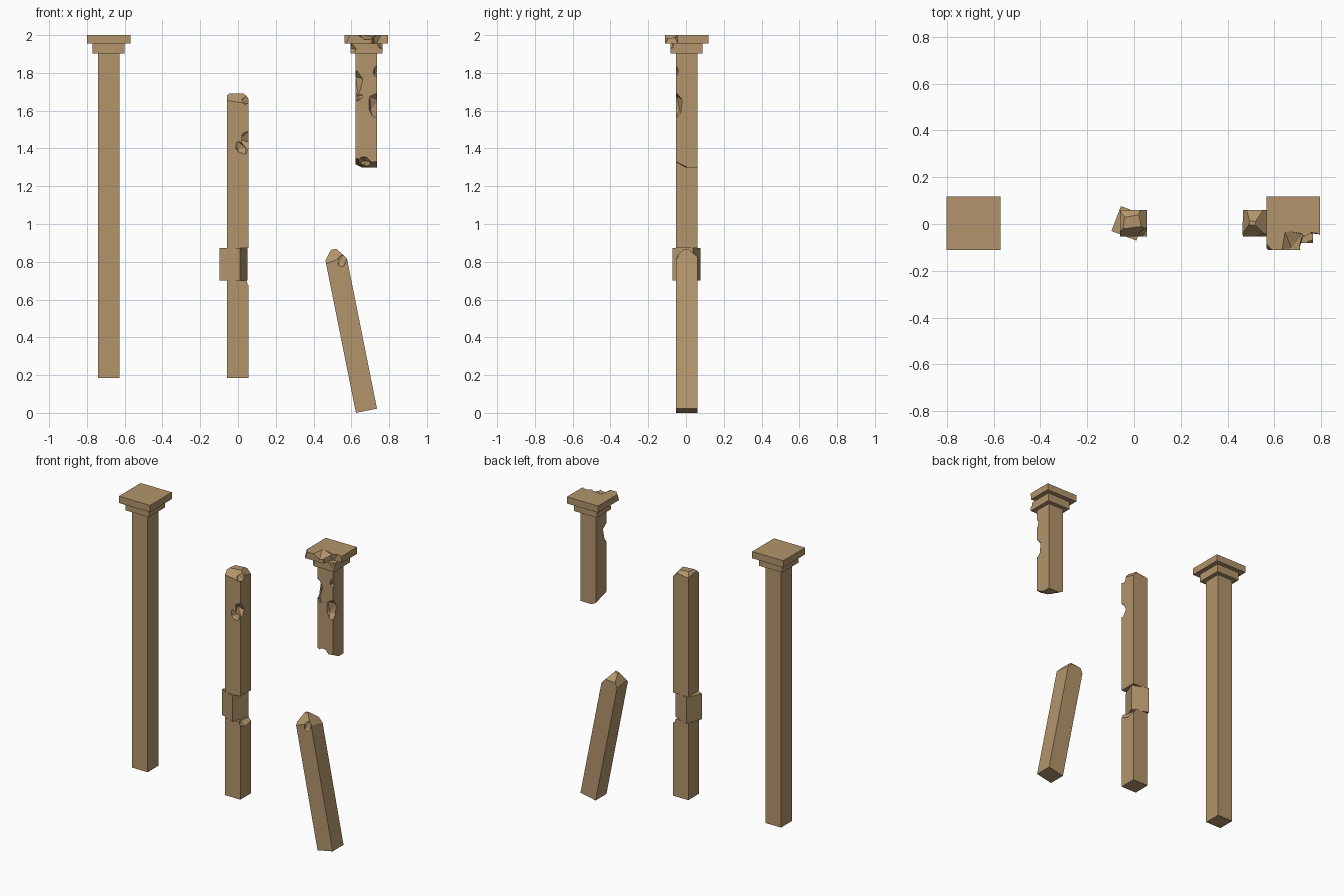
import bpy, bmesh, math, random
from mathutils import Vector, Matrix, Euler

if "Cube" in bpy.data.objects:
    bpy.data.objects.remove(bpy.data.objects["Cube"])

random.seed(4)
W = 0.114          # shaft width
H = 0.1717         # block height
BASE = 0.185       # underside of the standing shafts
CY = 0.003

stone = bpy.data.materials.new("sandstone")
stone.diffuse_color = (0.45, 0.30, 0.15, 1)
stone.use_nodes = True
stone.node_tree.nodes["Principled BSDF"].inputs["Base Color"].default_value = stone.diffuse_color


def add_object(name, bm):
    bmesh.ops.recalc_face_normals(bm, faces=bm.faces)
    me = bpy.data.meshes.new(name)
    bm.to_mesh(me)
    bm.free()
    me.materials.append(stone)
    ob = bpy.data.objects.new(name, me)
    bpy.context.collection.objects.link(ob)
    return ob


def block(name, cx, z0, z1, width=W, cy=CY, turn=0, planes=()):
    """Square stone block, optionally split off along (point, outward normal) planes."""
    bm = bmesh.new()
    bmesh.ops.create_cube(bm, size=1)
    bmesh.ops.transform(bm, verts=bm.verts, matrix=(
        Matrix.Translation((cx, cy, (z0 + z1) / 2))
        @ Matrix.Rotation(math.radians(turn), 4, 'Z')
        @ Matrix.Diagonal((width, width, z1 - z0, 1))))
    for point, normal in planes:
        bmesh.ops.bisect_plane(bm, geom=bm.verts[:] + bm.edges[:] + bm.faces[:],
                               plane_co=Vector((cx, cy, 0)) + Vector(point),
                               plane_no=Vector(normal).normalized(), clear_outer=True)
        bmesh.ops.holes_fill(bm, edges=[e for e in bm.edges if e.is_boundary])
    return add_object(name, bm)


def bite(blocks, center, radii, rot=(0, 0, 0)):
    """Knock an angular chunk out of every given block."""
    bm = bmesh.new()
    bmesh.ops.create_icosphere(bm, subdivisions=1, radius=1)
    for v in bm.verts:
        v.co *= random.uniform(0.88, 1.12)
    bmesh.ops.transform(bm, verts=bm.verts, matrix=(
        Matrix.Translation(center)
        @ Euler([math.radians(a) for a in rot]).to_matrix().to_4x4()
        @ Matrix.Diagonal((*radii, 1))))
    cutter = add_object("chunk_cutter", bm)
    cutter.hide_render = True
    for ob in blocks:
        zs = [v.co.z for v in ob.data.vertices]
        if max(zs) < center[2] - 1.2 * max(radii) or min(zs) > center[2] + 1.2 * max(radii):
            continue
        mod = ob.modifiers.new("chip", 'BOOLEAN')
        mod.operation = 'DIFFERENCE'
        mod.solver = 'EXACT'
        mod.object = cutter
        bpy.context.view_layer.objects.active = ob
        bpy.ops.object.modifier_apply(modifier=mod.name)
    bpy.data.objects.remove(cutter)


def level(i):
    return BASE + H * i


# intact column
X1 = -0.685
for i in range(10):
    block(f"intact_shaft_block_{i + 1}", X1, level(i), level(i + 1))
block("intact_capital_lower", X1, 1.902, 1.955, 0.17)
block("intact_capital_upper", X1, 1.955, 2.0, 0.23)

# broken middle column: lower blocks, twisted block, chipped upper shaft
X2 = -0.002
for i in range(2):
    block(f"middle_shaft_block_{i + 1}", X2, level(i), level(i + 1))
notched = block("middle_shaft_block_3", X2, level(2), level(3))
bite([notched], (0.068, CY, 0.71), (0.05, 0.11, 0.07), (0, 0, 8))
block("middle_twisted_block", -0.023, level(3), level(4), turn=-21)
upper = [block(f"middle_shaft_block_{i + 1}", X2, level(i), level(i + 1)) for i in range(4, 8)]
upper.append(block("middle_broken_top", X2, level(8), 1.69, planes=[
    ((-0.045, 0, 1.687), (-0.7, 0.1, 0.7)),
    ((0.035, 0, 1.685), (0.8, 0.2, 0.7)),
    ((0, -0.025, 1.682), (0.1, -0.8, 0.7)),
    ((0, 0.035, 1.688), (-0.1, 0.6, 0.8))]))
bite(upper, (0.06, -0.06, 1.44), (0.065, 0.035, 0.06), (15, 30, -35))
bite(upper, (0.02, -0.068, 1.40), (0.05, 0.03, 0.035), (0, 35, 0))
bite(upper, (0.072, -0.072, 1.15), (0.04, 0.028, 0.24), (0, 0, 45))
bite(upper, (0.05, -0.04, 1.67), (0.045, 0.025, 0.05), (0, 20, 40))
bite(upper, (-0.078, 0.078, 1.23), (0.035, 0.028, 0.15), (0, 0, 45))

# hanging fragment of the right column with its chipped capital
X3 = 0.68
shaft = [block("hanging_broken_bottom", X3, 1.30, level(7), planes=[
    ((-0.057, -0.057, 1.35), (-0.5, -0.3, -1)),
    ((0, -0.057, 1.325), (0.1, -0.5, -1))])]
shaft += [block(f"hanging_shaft_block_{i - 6}", X3, level(i), level(i + 1)) for i in range(7, 10)]
bite(shaft, (0.665, -0.04, 1.325), (0.04, 0.05, 0.035), (0, 20, 20))
bite(shaft, (0.618, -0.062, 1.74), (0.045, 0.045, 0.085), (0, 10, 20))
bite(shaft, (0.64, -0.07, 1.67), (0.04, 0.03, 0.025), (0, -30, 0))
bite(shaft, (0.735, -0.06, 1.63), (0.055, 0.045, 0.075), (0, 15, 20))
bite(shaft, (0.735, -0.065, 1.81), (0.025, 0.03, 0.04), (0, 20, 0))
cap_low = block("hanging_capital_lower", X3, 1.902, 1.955, 0.17)
cap_top = block("hanging_capital_upper", X3, 1.955, 2.0, 0.23, planes=[
    ((-0.115, -0.095, 1.98), (-0.8, -0.7, 0.3))])
bite([cap_low], (0.595, -0.09, 1.92), (0.03, 0.04, 0.035), (0, 20, 30))
bite([cap_low], (0.765, -0.09, 1.95), (0.03, 0.025, 0.03))
bite([cap_top], (0.77, -0.092, 1.985), (0.07, 0.07, 0.09), (0, 0, 20))
bite([cap_top], (0.68, -0.10, 2.02), (0.075, 0.09, 0.045), (0, 10, 10))

# fallen, leaning lower part of the right column
lean = Matrix.Translation((X3, CY, 0.0112)) @ Matrix.Rotation(math.radians(-11.3), 4, 'Y')
fallen = [block(f"leaning_shaft_block_{i + 1}", 0, H * i, H * (i + 1), cy=0) for i in range(4)]
fallen.append(block("leaning_broken_top", 0, H * 4, 0.872, cy=0, planes=[
    ((-0.057, 0, 0.815), (-0.85, 0.1, 0.6)),
    ((0.057, 0, 0.80), (0.85, 0.1, 0.55)),
    ((0, -0.057, 0.815), (-0.1, -0.7, 0.6)),
    ((0, 0.057, 0.83), (0.1, 0.6, 0.7))]))
bite(fallen, (0.03, -0.065, 0.81), (0.03, 0.025, 0.05), (0, 20, 20))
for ob in fallen:
    ob.matrix_world = lean
